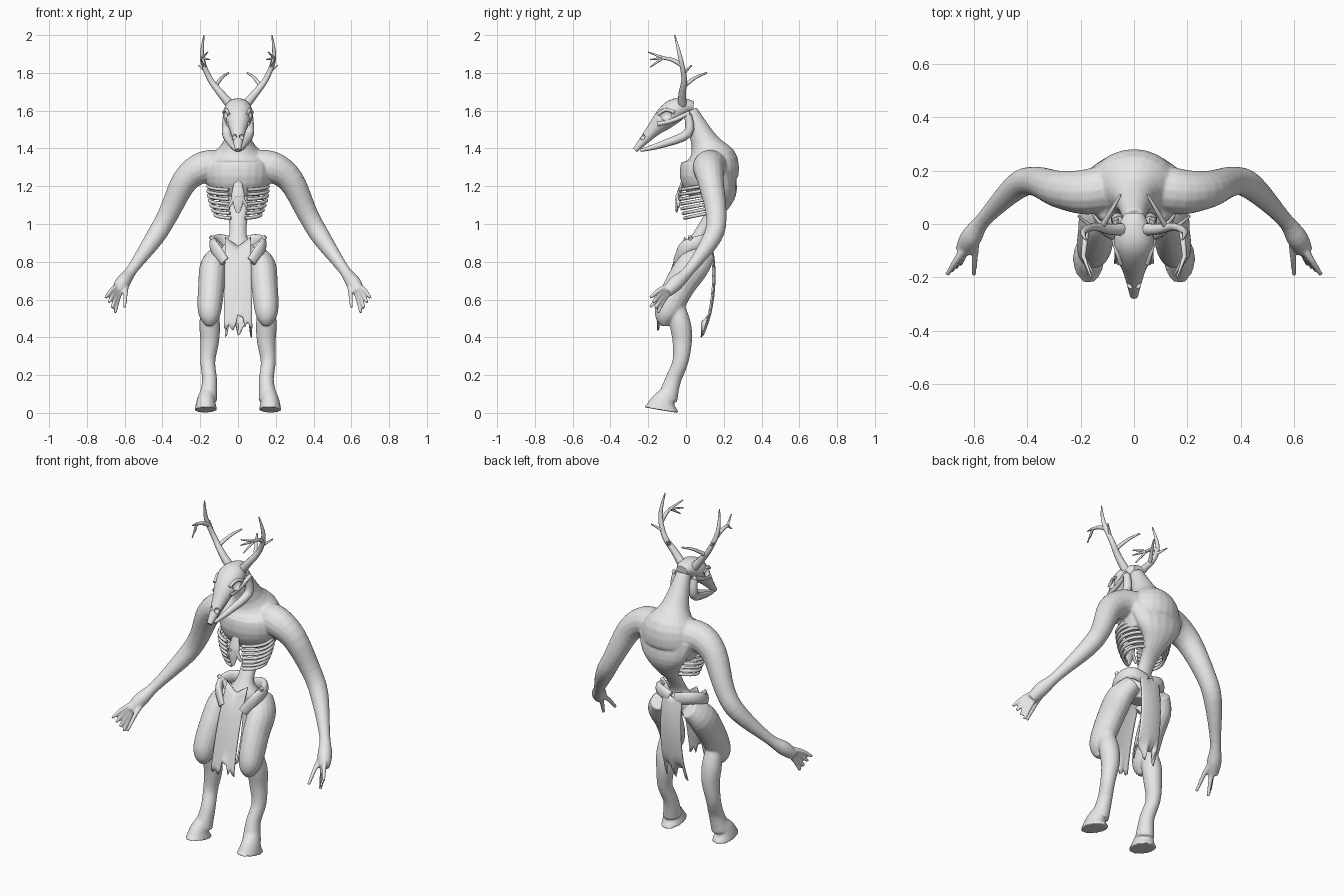
import bpy, bmesh, math, random
from mathutils import Vector

if "Cube" in bpy.data.objects:
    bpy.data.objects.remove(bpy.data.objects["Cube"])

random.seed(4)
X, Y, Z = Vector((1, 0, 0)), Vector((0, 1, 0)), Vector((0, 0, 1))
SIDES = (1, -1)
colour = (0.8, 0.8, 0.8, 1)
grey = bpy.data.materials.new("plain_grey")
grey.use_nodes = True
grey.diffuse_color = colour
grey.node_tree.nodes["Principled BSDF"].inputs["Base Color"].default_value = colour


def finish(name, bm):
    """Turn a bmesh into a smooth shaded object."""
    bmesh.ops.recalc_face_normals(bm, faces=bm.faces)
    mesh = bpy.data.meshes.new(name)
    bm.to_mesh(mesh)
    bm.free()
    mesh.materials.append(grey)
    obj = bpy.data.objects.new(name, mesh)
    bpy.context.collection.objects.link(obj)
    bpy.ops.object.select_all(action="DESELECT")
    obj.select_set(True)
    bpy.context.view_layer.objects.active = obj
    bpy.ops.object.shade_smooth_by_angle(angle=math.radians(50))
    return obj


def spline(points, steps=4):
    """Smooth curve through tuples of any length."""
    padded = [points[0], *points, points[-1]]
    smooth = []
    for before, start, end, after in zip(padded, padded[1:], padded[2:], padded[3:]):
        for step in range(steps):
            t = step / steps
            smooth.append([
                b + t / 2 * (c - a + t * (2 * a - 5 * b + 4 * c - d + t * (3 * (b - c) + d - a)))
                for a, b, c, d in zip(before, start, end, after)])
    return smooth + [list(points[-1])]


def loft(bm, points, side=1, ref=Y, flat_start=1, flat_end=1, segments=16):
    """Elliptical tube through (x, y, z, radius) points; flatness is depth over width."""
    path = spline(points)
    last = len(path) - 1
    centres = [Vector((x * side, y, z)) for x, y, z, radius in path]
    rings = []
    for i, centre in enumerate(centres):
        along = (centres[min(i + 1, last)] - centres[max(i - 1, 0)]).normalized()
        across = ref.cross(along).normalized()
        deep = along.cross(across) * (flat_start + (flat_end - flat_start) * i / last)
        radius = path[i][3]
        angles = [math.tau * k / segments for k in range(segments)]
        rings.append([bm.verts.new(centre + radius * (across * math.cos(a) + deep * math.sin(a)))
                      for a in angles])
    for low, high in zip(rings, rings[1:]):
        for k in range(segments):
            bm.faces.new((low[k - 1], low[k], high[k], high[k - 1]))
    bm.faces.new(rings[0])
    bm.faces.new(rings[-1])


def branch(bm, start, end, radius, side=1, bow=0, taper=0.4, ref=X):
    """Tapering prong between two places, bowed upwards."""
    middle = (Vector(start) + Vector(end)) / 2 + Z * bow
    loft(bm, [(*start, radius), (*middle, radius * (1 + taper) / 2), (*end, radius * taper)],
         side, ref, segments=8)


# Chest and neck, then pelvis, waist and lower back
body = bmesh.new()
loft(body, [(0, .13, 1.16, .14), (0, .12, 1.25, .18), (0, .13, 1.34, .16),
            (0, .1, 1.43, .08), (0, .02, 1.6, .04)], flat_start=.8, segments=24)
loft(body, [(0, .05, .79, .06), (0, .06, .86, .09), (0, .07, .93, .05), (0, .12, 1.02, .05),
            (0, .18, 1.1, .08), (0, .2, 1.18, .14), (0, .18, 1.28, .18)], flat_end=.4)

for side in SIDES:
    # Arm and palm
    loft(body, [(.08, .14, 1.3, .09), (.18, .12, 1.3, .085), (.28, .13, 1.23, .07), (.37, .16, 1.05, .055),
                (.44, .14, .93, .05), (.56, .02, .76, .03), (.61, -.05, .69, .04),
                (.64, -.1, .64, .03)], side)
    # Four fingers fanned between the outer and inner one, and a thumb
    first, fourth = Vector((.7, -.19, .61)), Vector((.65, -.15, .53))
    for finger in range(4):
        tip = first.lerp(fourth, finger / 3)
        knuckle = tip.lerp(Vector((.61, -.05, .7)), .7)
        branch(body, knuckle, tip, .016, side, .01, .6)
    branch(body, (.59, -.04, .69), (.6, -.19, .56), .016, side, .01, .6)
    # Thigh with knee, shin and hoof
    loft(body, [(.09, .1, .85, .05), (.13, .04, .78, .07), (.14, -.03, .68, .07),
                (.15, -.09, .56, .065), (.15, -.11, .5, .05), (.15, -.11, .46, .02)], side, flat_start=1.3)
    loft(body, [(.15, -.05, .56, .045), (.15, -.03, .47, .055), (.15, -.02, .38, .05),
                (.16, -.03, .27, .04), (.15, -.07, .17, .04), (.16, -.1, .07, .05)], side, flat_end=1.1)
    loft(body, [(.16, -.09, .11, .04), (.17, -.12, .06, .05), (.17, -.13, .015, .06)], side, flat_end=1.6)

# Fuse the limbs and trunk into one skin
skin = finish("body", body)
fuse = skin.modifiers.new("fuse", "REMESH")
fuse.mode = "VOXEL"
fuse.voxel_size = .006
fuse.use_smooth_shade = True
relax = skin.modifiers.new("relax", "SMOOTH")
relax.iterations = 6

# Rib hoops: half ellipses from the spine to the breastbone, narrowing downwards
ribs = bmesh.new()
for level in range(7):
    shrink = 1 - level * level / 150
    for side in SIDES:
        hoop = []
        for step in range(7):
            turn = math.pi * (step + .3) / 7
            hoop.append((.16 * shrink * math.sin(turn), .08 + .12 * shrink * math.cos(turn),
                         1.2 - .025 * level + .02 * math.cos(turn), .009))
        loft(ribs, hoop, side, Z, segments=8)
finish("ribs", ribs)

# Breastbone with swept tips
breastbone = bmesh.new()
loft(breastbone, [(0, -.02, 1.22, .02), (0, -.04, 1.14, .035), (0, -.05, 1.06, .01)], flat_start=.4, flat_end=.4)
for side in SIDES:
    branch(breastbone, (.01, -.04, 1.15), (.05, -.04, 1.09), .016, side, ref=Y)
finish("breastbone", breastbone)

# Hip crests: broad flattened wings
hips = bmesh.new()
for side in SIDES:
    loft(hips, [(.02, .12, .89, .02), (.09, .11, .91, .02), (.13, .06, .9, .02),
                (.12, -.01, .87, .02), (.07, -.05, .8, .015)], side, Z, flat_start=1.8, flat_end=1.8)
    branch(hips, (.1, .04, .87), (.145, .02, .935), .025, side, ref=Y)
finish("hip_crests", hips)


def flap(name, top, bottom, bow, dip, width, columns=12, rows=12):
    """Hanging cloth with a dipped neckline and a ragged hem."""
    bm = bmesh.new()
    rags = [random.uniform(0, .1) for column in range(columns + 1)]
    grid = []
    for row in range(rows + 1):
        f = row / rows
        y, z = Vector(top).lerp(Vector(bottom), f)
        y += 4 * bow * f * (1 - f)
        line = []
        for column, rag in enumerate(rags):
            c = 2 * column / columns - 1
            lift = rag * max(0, 4 * f - 3) - dip * (1 - abs(c)) * max(0, 1 - 4 * f)
            line.append(bm.verts.new((c * width * (.9 + .1 * f), y - bow * c * c / 4, z + lift)))
        grid.append(line)
    for upper, lower in zip(grid, grid[1:]):
        for k in range(columns):
            bm.faces.new((upper[k], upper[k + 1], lower[k + 1], lower[k]))
    cloth = finish(name, bm).modifiers.new("thickness", "SOLIDIFY")
    cloth.thickness = .008
    cloth.offset = 0


flap("front_flap", top=(-.01, .93), bottom=(-.15, .43), bow=-.02, dip=.05, width=.075)
flap("back_flap", top=(.13, .93), bottom=(.09, .39), bow=.04, dip=.03, width=.07)

# Skull with eye sockets and nostrils cut out
skull = bmesh.new()
loft(skull, [(0, .04, 1.62, .035), (0, 0, 1.62, .055), (0, -.06, 1.6, .075), (0, -.12, 1.55, .065),
             (0, -.18, 1.49, .04), (0, -.27, 1.39, .015)], ref=Z, flat_start=.8, flat_end=.9, segments=24)
head = finish("skull", skull)
holes = bmesh.new()
for side in SIDES:
    for x, y, z, size in ((.08, -.11, 1.58, .035), (.02, -.23, 1.46, .015)):
        ball = bmesh.ops.create_icosphere(holes, subdivisions=3, radius=size)["verts"]
        bmesh.ops.translate(holes, vec=(x * side, y, z), verts=ball)
cutter = finish("socket_cutter", holes)
cutter.hide_render = True
cutter.hide_set(True)
cut = head.modifiers.new("sockets", "BOOLEAN")
cut.operation = "DIFFERENCE"
cut.object = cutter
cut.solver = "EXACT"

# Brows, cheekbones and lower jaw
face = bmesh.new()
for side in SIDES:
    branch(face, (.05, -.15, 1.58), (.075, -.06, 1.59), .009, side, bow=.02, taper=1)
    branch(face, (.05, -.15, 1.53), (.07, .02, 1.59), .014, side, bow=-.01, taper=.8)
    loft(face, [(.06, .01, 1.58, .02), (.06, .01, 1.48, .025), (.03, -.13, 1.42, .018),
                (.01, -.24, 1.39, .008)], side, X, segments=10)
finish("jaw_and_cheeks", face)

# Antlers: a main beam with forward, rear and side prongs
antlers = bmesh.new()
for side in SIDES:
    loft(antlers, [(.04, -.02, 1.63, .025), (.09, -.02, 1.69, .02), (.15, -.01, 1.77, .015),
                   (.19, -.03, 1.88, .012), (.18, -.06, 2, .003)], side, segments=10)
    branch(antlers, (.12, -.01, 1.73), (.05, .11, 1.8), .012, side, bow=.01)
    branch(antlers, (.18, -.02, 1.84), (.19, -.13, 1.88), .013, side, bow=.01, taper=.6)
    branch(antlers, (.19, -.12, 1.88), (.15, -.19, 1.87), .008, side)
    branch(antlers, (.19, -.12, 1.88), (.16, -.2, 1.91), .008, side)
    branch(antlers, (.19, -.12, 1.88), (.17, -.19, 1.83), .008, side)
    branch(antlers, (.16, -.01, 1.8), (.21, .03, 1.84), .009, side)
finish("antlers", antlers)
